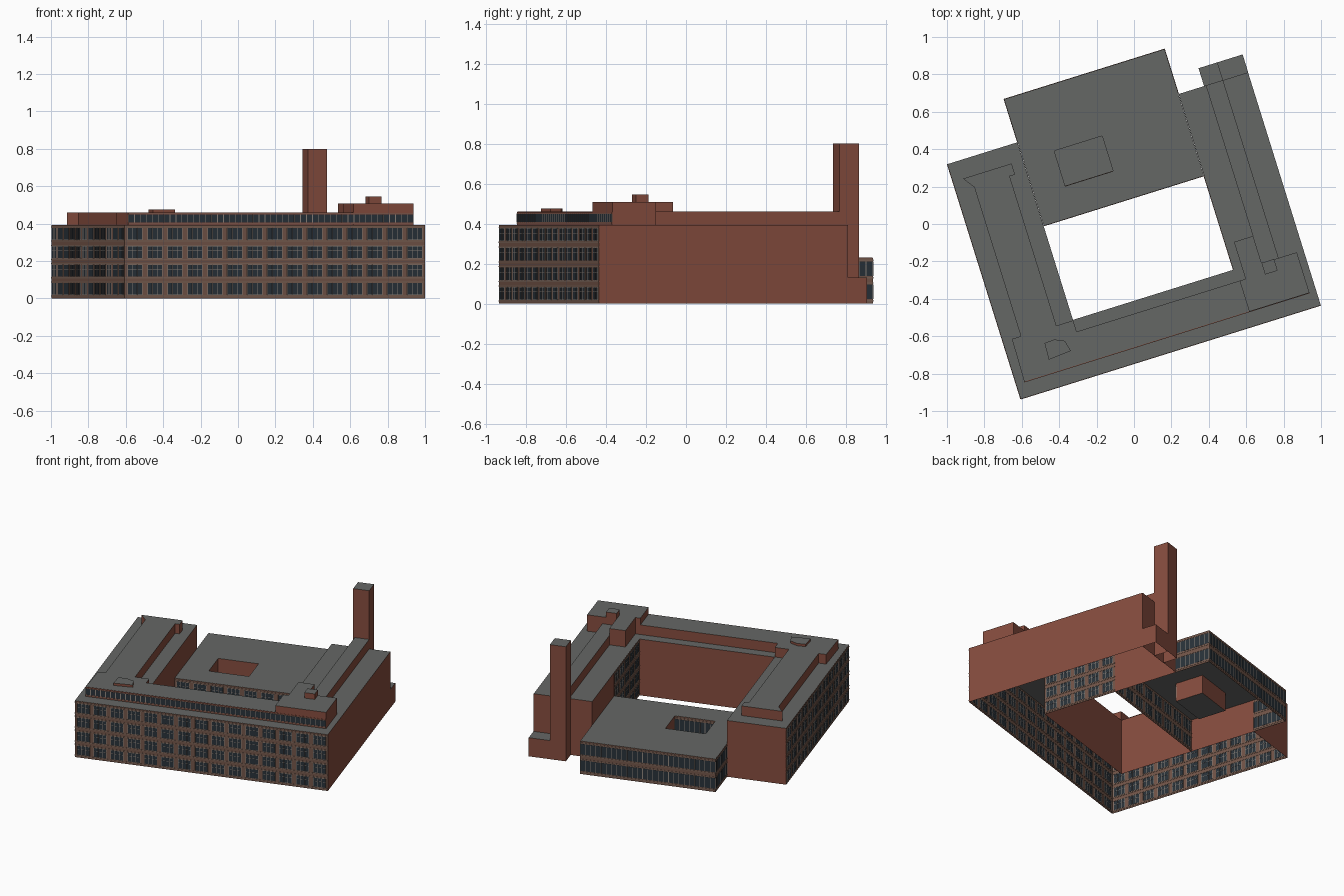
import bpy, bmesh, math
from mathutils import Vector

if "Cube" in bpy.data.objects:
    bpy.data.objects.remove(bpy.data.objects["Cube"])

# Building axes: u runs along the front, v runs towards the back
ANG = math.atan2(0.5, 1.6)
U = Vector((math.cos(ANG), math.sin(ANG), 0))
V = Vector((-math.sin(ANG), math.cos(ANG), 0))
ORIGIN = Vector((-0.605, -0.935, 0))
W, D, H = 1.68, 1.315, 0.393


def P(u, v, z=0.0):
    return ORIGIN + U * u + V * v + Vector((0, 0, z))


def material(name, col):
    m = bpy.data.materials.new(name)
    m.diffuse_color = (*col, 1)
    m.use_nodes = True
    m.node_tree.nodes["Principled BSDF"].inputs["Base Color"].default_value = m.diffuse_color
    return m


BRICK = material("red_brick", (0.235, 0.072, 0.048))
ROOF = material("grey_roof", (0.13, 0.135, 0.13))
STONE = material("brown_facade", (0.17, 0.09, 0.065))
LEDGE = material("ledge", (0.20, 0.125, 0.095))
GLASS = material("dark_glass", (0.022, 0.032, 0.042))
FRAME = material("window_frame", (0.27, 0.23, 0.20))


def finish(name, bm, mats):
    me = bpy.data.meshes.new(name)
    bm.to_mesh(me)
    bm.free()
    for m in mats:
        me.materials.append(m)
    ob = bpy.data.objects.new(name, me)
    bpy.context.collection.objects.link(ob)
    return ob


def prism(name, pts, z0, z1):
    """Open-bottomed block: brick walls and a flat grey roof (counter-clockwise points)."""
    bm = bmesh.new()
    lo = [bm.verts.new(P(u, v, z0)) for u, v in pts]
    hi = [bm.verts.new(P(u, v, z1)) for u, v in pts]
    n = len(pts)
    for i in range(n):
        j = (i + 1) % n
        bm.faces.new((lo[i], lo[j], hi[j], hi[i]))
    bm.faces.new(hi).material_index = 1
    return finish(name, bm, (BRICK, ROOF))


def rect(u0, u1, v0, v1):
    return [(u0, v0), (u1, v0), (u1, v1), (u0, v1)]


def facade(name, a, b, z0, z1, bays, rows, fill=0.74, panes=3, wall=STONE):
    """Thin windowed skin on the wall from a to b, visible from both sides."""
    bm = bmesh.new()
    start, end = P(*a), P(*b)
    d = (end - start).normalized()
    n = Vector((d.y, -d.x, 0))
    length = (end - start).length

    def box(s0, s1, h0, h1, t, mat):
        vs = [bm.verts.new(start + d * s + n * o + Vector((0, 0, h)))
              for o in (-t, t) for s, h in ((s0, h0), (s1, h0), (s1, h1), (s0, h1))]
        for f in ((3, 2, 1, 0), (4, 5, 6, 7), (0, 1, 5, 4),
                  (1, 2, 6, 5), (2, 3, 7, 6), (3, 0, 4, 7)):
            bm.faces.new([vs[k] for k in f]).material_index = mat

    box(0, length, z0, z1, 0.0012, 0)
    pitch, step = length / bays, (z1 - z0) / rows
    for r in range(rows):
        b0 = z0 + step * (r + 0.2)
        b1 = z0 + step * (r + 0.84)
        # sill and lintel courses
        box(0, length, b0 - step * 0.1, b0 - step * 0.04, 0.003, 1)
        box(0, length, b1 + step * 0.03, b1 + step * 0.08, 0.003, 1)
        for i in range(bays):
            c = pitch * (i + 0.5)
            s0, s1 = c - pitch * fill / 2, c + pitch * fill / 2
            box(s0, s1, b0, b1, 0.002, 2)
            for k in range(panes + 1):
                s = s0 + (s1 - s0) * k / panes
                box(s - 0.0013, s + 0.0013, b0, b1, 0.0032, 3)
            if panes > 1:
                for h in (b0, b0 + (b1 - b0) * 0.62, b1):
                    box(s0, s1, h - 0.001, h + 0.001, 0.003, 3)
    return finish(name, bm, (wall, LEDGE, GLASS, FRAME))


# Main U-shaped wings around the courtyard
prism("main_wings", [(0, 0), (W, 0), (W, 1.304), (1.291, 1.304), (1.291, 0.32),
                     (0.392, 0.32), (0.392, D), (0, D)], 0, H)

# Set-back top storey, with the flared head at the end of the left wing
prism("top_storey", [(0.045, 0.083), (1.64, 0.083), (1.64, 0.305), (1.54, 0.305),
                     (1.54, 1.304), (1.444, 1.304), (1.444, 0.254), (0.392, 0.254),
                     (0.392, 0.317), (0.298, 0.317), (0.298, 1.154), (0.328, 1.154),
                     (0.328, 1.216), (0.056, 1.216), (0.1, 1.154), (0.1, 0.32),
                     (0.05, 0.32)], H, 0.46)

# Raised plant rooms on the front right corner
prism("plant_room", [(1.305, 0.081), (1.642, 0.081), (1.642, 0.308), (1.445, 0.308),
                     (1.445, 0.461), (1.338, 0.461), (1.338, 0.254), (1.305, 0.254)], H, 0.507)
prism("lift_housing", rect(1.445, 1.515, 0.245, 0.31), 0.46, 0.545)
prism("roof_hatch", [(0.205, 0.155), (0.332, 0.165), (0.317, 0.226), (0.265, 0.25),
                     (0.21, 0.247)], 0.46, 0.476)

# Chimney and low annex at the back right
prism("chimney", rect(1.434, 1.54, 1.302, 1.404), 0, 0.8)
prism("back_annex", rect(1.54, 1.681, 1.304, 1.404), 0, 0.13)

# Low rear block with a sunken light well in its roof
LOW = 0.23
bm = bmesh.new()
outer, well = rect(0.393, 1.29, 0.847, 1.555), rect(0.566, 0.834, 1.014, 1.212)
rings = [[bm.verts.new(P(u, v, z)) for u, v in pts]
         for pts, z in ((outer, 0), (outer, LOW), (well, LOW), (well, 0.1))]
for k in range(3):
    for i in range(4):
        j = (i + 1) % 4
        f = bm.faces.new((rings[k][i], rings[k][j], rings[k + 1][j], rings[k + 1][i]))
        f.material_index = 1 if k == 1 else 0
bm.faces.new(rings[3]).material_index = 1
finish("low_rear_block", bm, (BRICK, ROOF))

# Windowed facades
facade("front_facade", (0, 0), (W, 0), 0, H - 0.001, 15, 4)
facade("left_facade", (0, D), (0, 0), 0, H - 0.001, 12, 4)
facade("court_right_facade", (1.291, 0.847), (1.291, 0.32), 0, H - 0.001, 5, 4)
facade("court_rear_facade", (0.393, 0.847), (1.29, 0.847), 0, LOW - 0.001, 8, 2)

# Glazed bands: top storey front and rear block
facade("top_storey_glazing", (0.045, 0.081), (1.64, 0.081), H + 0.001, 0.459, 48, 1, 0.97, 1, BRICK)
facade("rear_glazing", (1.29, 1.555), (0.393, 1.555), 0, LOW - 0.001, 26, 2, 0.97, 1)
facade("rear_left_glazing", (0.393, 1.555), (0.393, D), 0, LOW - 0.001, 7, 2, 0.97, 1)
facade("rear_right_glazing", (1.29, 1.304), (1.29, 1.555), 0, LOW - 0.001, 7, 2, 0.97, 1)
facade("light_well_glazing", (0.834, 1.014), (0.566, 1.014), 0.101, LOW - 0.001, 8, 1, 0.97, 1)
